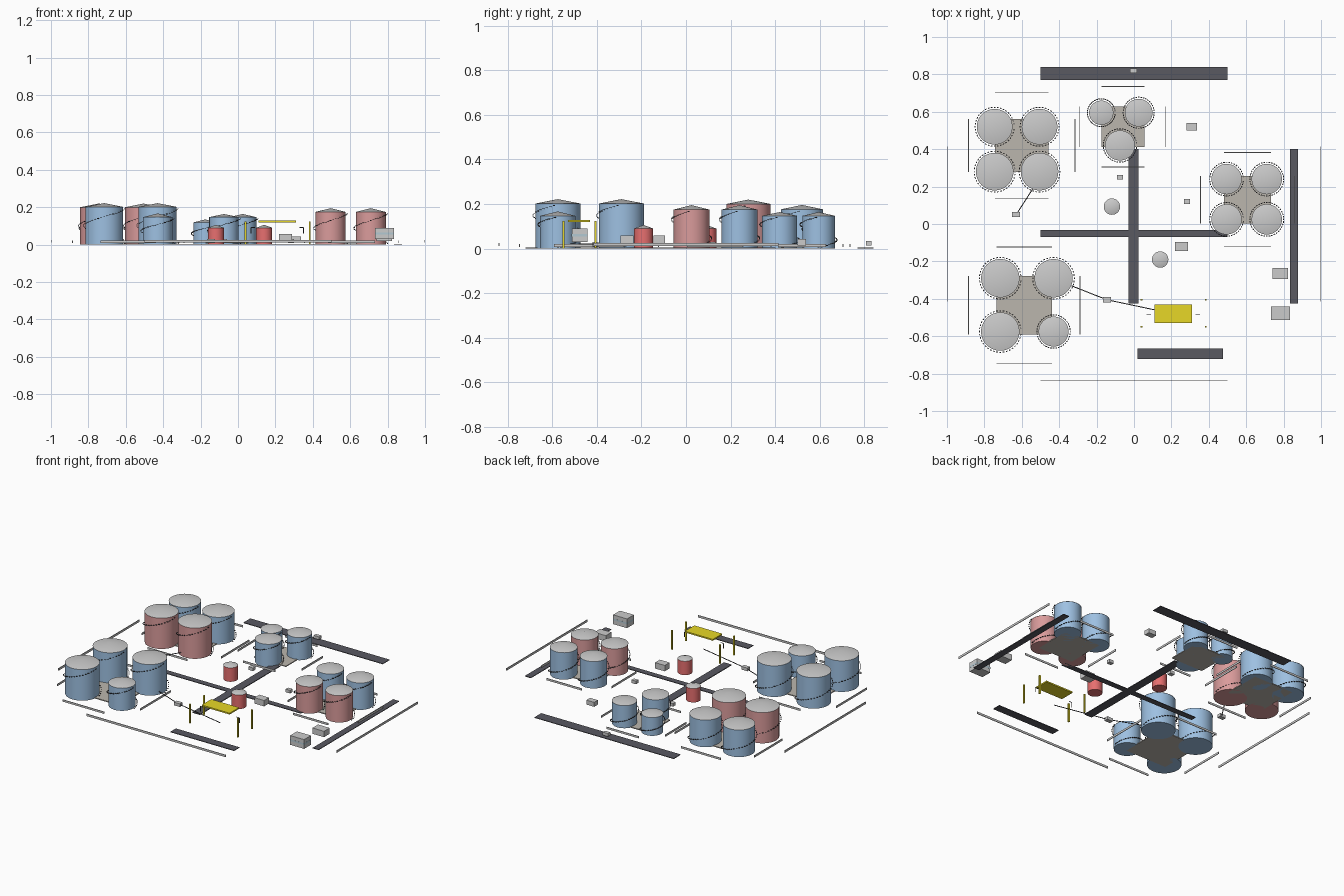
import bpy, bmesh, math
from mathutils import Matrix, Vector

if "Cube" in bpy.data.objects:
    bpy.data.objects.remove(bpy.data.objects["Cube"])


def material(name, r, g, b):
    m = bpy.data.materials.new(name)
    m.diffuse_color = (r, g, b, 1)
    m.use_nodes = True
    m.node_tree.nodes["Principled BSDF"].inputs["Base Color"].default_value = m.diffuse_color
    return m


BLUE = material("tank_blue", .34, .53, .76)
ROSE = material("tank_rose", .70, .33, .33)
RED = material("drum_red", .80, .16, .16)
YELLOW = material("canopy_yellow", .80, .68, .02)
ASPHALT = material("asphalt", .10, .10, .12)
PAD = material("concrete_pad", .50, .47, .42)
ROOF = material("roof_grey", .72, .72, .75)
DARK = material("dark_steel", .08, .08, .09)


def finish(bm, name, mat=None, smooth=False):
    bmesh.ops.recalc_face_normals(bm, faces=bm.faces)
    me = bpy.data.meshes.new(name)
    bm.to_mesh(me)
    bm.free()
    ob = bpy.data.objects.new(name, me)
    bpy.context.collection.objects.link(ob)
    if mat:
        me.materials.append(mat)
    if smooth:
        bpy.ops.object.select_all(action='DESELECT')
        ob.select_set(True)
        bpy.context.view_layer.objects.active = ob
        bpy.ops.object.shade_smooth_by_angle(angle=math.radians(30))
    return ob


def add_box(bm, c, s, rot=0):
    m = Matrix.Translation(c) @ Matrix.Rotation(rot, 4, 'Z') @ Matrix.Diagonal((*s, 1))
    bmesh.ops.create_cube(bm, size=1, matrix=m)


def box(name, x, y, z0, z1, sx, sy, mat=None):
    bm = bmesh.new()
    add_box(bm, (x, y, (z0 + z1) / 2), (sx, sy, z1 - z0))
    return finish(bm, name, mat)


def cone(name, x, y, z0, z1, r1, r2, mat=None, seg=48):
    bm = bmesh.new()
    bmesh.ops.create_cone(bm, cap_ends=True, segments=seg, radius1=r1, radius2=r2,
                          depth=z1 - z0, matrix=Matrix.Translation((x, y, (z0 + z1) / 2)))
    return finish(bm, name, mat, True)


def tank(x, y, r, h, mat, rise=.02, stairs=True):
    cone("tank_shell", x, y, 0, h, r, r, mat)
    cone("tank_roof", x, y, h, h + rise, r * 1.015, 0, ROOF)
    if stairs:
        # spiral stair treads climbing once round the shell
        bm = bmesh.new()
        n = 40
        for i in range(n):
            a = math.tau * i / n
            p = (x + (r + .010) * math.cos(a), y + (r + .010) * math.sin(a), .004 + (h - .008) * i / n)
            add_box(bm, p, (.005, .009, .003), a)
        finish(bm, "spiral_stair", DARK)


def pipe(name, pts, r=.0025):
    bm = bmesh.new()
    for a, b in zip(pts, pts[1:]):
        a, b = Vector(a), Vector(b)
        q = (b - a).to_track_quat('Z', 'Y').to_matrix().to_4x4()
        bmesh.ops.create_cone(bm, cap_ends=True, segments=8, radius1=r, radius2=r,
                              depth=(b - a).length, matrix=Matrix.Translation((a + b) / 2) @ q)
    finish(bm, name, DARK, True)


def compound(cx, cy, hx, hy):
    # concrete pad with a short containment wall facing each side
    box("concrete_pad", cx, cy, 0, .006, hx, hy, PAD)
    for s in (-1, 1):
        box("containment_wall", cx, cy + s * hy, .008, .021, hx, .004)
        box("containment_wall", cx + s * hx, cy, .008, .021, .004, hy)


# Containment compounds
compound(-.60, .42, .285, .285)
compound(-.587, -.435, .298, .312)
compound(.607, .13, .252, .252)
compound(-.06, .52, .23, .215)

# Storage tanks
for x in (-.745, -.505):
    tank(x, .52, .094, .176, BLUE)
    tank(x, .28, .099, .200, ROSE)
for x, y in ((-.715, -.29), (-.43, -.29), (-.715, -.575)):
    tank(x, y, .101, .202, BLUE)
tank(-.43, -.575, .079, .147, BLUE)
for x in (.495, .71):
    tank(x, .24, .080, .175, BLUE)
    tank(x, .025, .080, .175, ROSE)
tank(-.175, .595, .064, .119, BLUE, .016)
tank(.025, .595, .073, .147, BLUE, .017)
tank(-.075, .42, .079, .147, BLUE, .017)

# Small fire water drums
for x, y in ((-.118, .093), (.14, -.19)):
    tank(x, y, .043, .09, RED, .016, False)

# Roads
box("back_road", 0, .805, 0, .004, 1.0, .07, ASPHALT)
box("cross_road", 0, -.05, 0, .004, 1.0, .038, ASPHALT)
box("main_road", -.003, -.012, 0, .005, .055, .825, ASPHALT)
box("right_road", .855, -.012, 0, .004, .043, .825, ASPHALT)
box("loading_road", .248, -.693, 0, .004, .456, .055, ASPHALT)

# Perimeter fence
box("front_fence", 0, -.838, .012, .026, 1.0, .004)
for s in (-1, 1):
    box("side_fence", s * .998, 0, .012, .026, .004, .83)

# Loading canopy, posts and loading arms
box("canopy_roof", .21, -.48, .119, .128, .20, .097, YELLOW)
for x in (.04, .384):
    for y in (-.405, -.55):
        box("canopy_post", x, y, 0, .124, .009, .009, YELLOW)
for x, d in ((.07, 1), (.35, -1)):
    pipe("loading_arm", [(x, -.485, .06), (x, -.485, .092), (x + d * .02, -.485, .092)], .002)

# Buildings and pump houses: x, y, width, depth, bottom, top
for name, x, y, w, d, z0, z1 in (
        ("control_building", .783, -.477, .10, .07, .03, .09),
        ("workshop", .782, -.265, .083, .058, .02, .058),
        ("fire_pump_house", .254, -.12, .07, .05, .02, .058),
        ("substation", .31, .52, .056, .038, .015, .044),
        ("pump_skid", -.63, .05, .042, .027, .01, .03),
        ("pump_skid", -.145, -.405, .042, .027, .01, .03),
        ("pump_skid", -.075, .25, .032, .026, .01, .03),
        ("pump_skid", .283, .12, .032, .025, .01, .03),
        ("gate_house", -.003, .82, .038, .024, .015, .034)):
    box(name, x, y, z0, z1, w, d)
box("control_window_band", .783, -.477, .055, .066, .101, .071, material("window", .45, .58, .65))

# Pipelines
pipe("transfer_pipe", [(-.54, .19, .02), (-.63, .05, .02)])
pipe("loading_pipe", [(-.335, -.33, .02), (-.145, -.405, .02), (.21, -.48, .02)])
